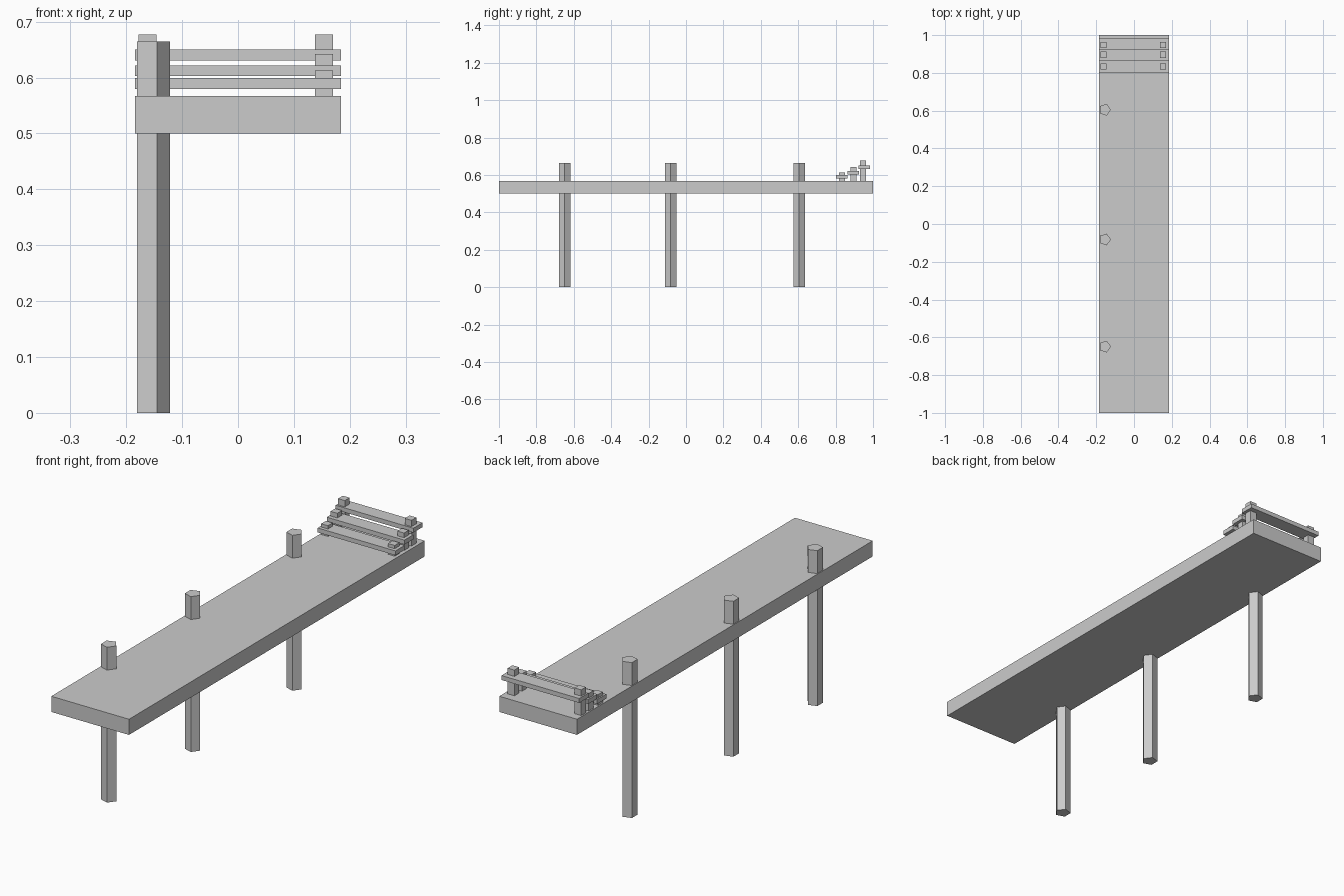
import bpy
import math

cube = bpy.data.objects.get("Cube")
if cube:
    bpy.data.objects.remove(cube, do_unlink=True)

grey = bpy.data.materials.new("plain_grey")
grey.use_nodes = True
colour = (0.6, 0.6, 0.6, 1)
grey.diffuse_color = colour
grey.node_tree.nodes["Principled BSDF"].inputs["Base Color"].default_value = colour


def finish(name):
    obj = bpy.context.object
    obj.name = name
    obj.data.materials.append(grey)
    return obj


def box(name, x, y, z):
    """Box from (low, high) ranges on each axis."""
    ranges = (x, y, z)
    bpy.ops.mesh.primitive_cube_add(size=1, location=[(a + b) / 2 for a, b in ranges])
    obj = finish(name)
    obj.scale = [b - a for a, b in ranges]
    bpy.ops.object.transform_apply(location=False, rotation=False, scale=True)


DECK_TOP = 0.567
HALF_WIDTH = 0.184

# Long deck slab
box("deck", (-HALF_WIDTH, HALF_WIDTH), (-1, 1), (0.5, DECK_TOP))

# Five-sided mooring posts along the right edge, one corner towards +x
POST_HEIGHT = 0.665
for i, y in enumerate((-0.649, -0.082, 0.605)):
    bpy.ops.mesh.primitive_cylinder_add(
        vertices=5, radius=0.0326, depth=POST_HEIGHT,
        location=(-0.1546, y, POST_HEIGHT / 2), rotation=(0, 0, -math.pi / 2))
    finish(f"post_{i + 1}")

# Stepped slats at the back end, each pierced by two short stakes
steps = (  # stake y, stake top, slat y, slat bottom
    (0.833, 0.613, 0.833, 0.580),
    (0.896, 0.642, 0.894, 0.603),
    (0.947, 0.677, 0.954, 0.631),
)
for i, (stake_y, top, slat_y, bottom) in enumerate(steps):
    box(f"slat_{i + 1}", (-HALF_WIDTH, HALF_WIDTH),
        (slat_y - 0.031, slat_y + 0.031), (bottom, bottom + 0.019))
    for side, x in (("right", -0.162), ("left", 0.154)):
        box(f"{side}_stake_{i + 1}", (x - 0.016, x + 0.016),
            (stake_y - 0.016, stake_y + 0.016), (DECK_TOP - 0.01, top))
